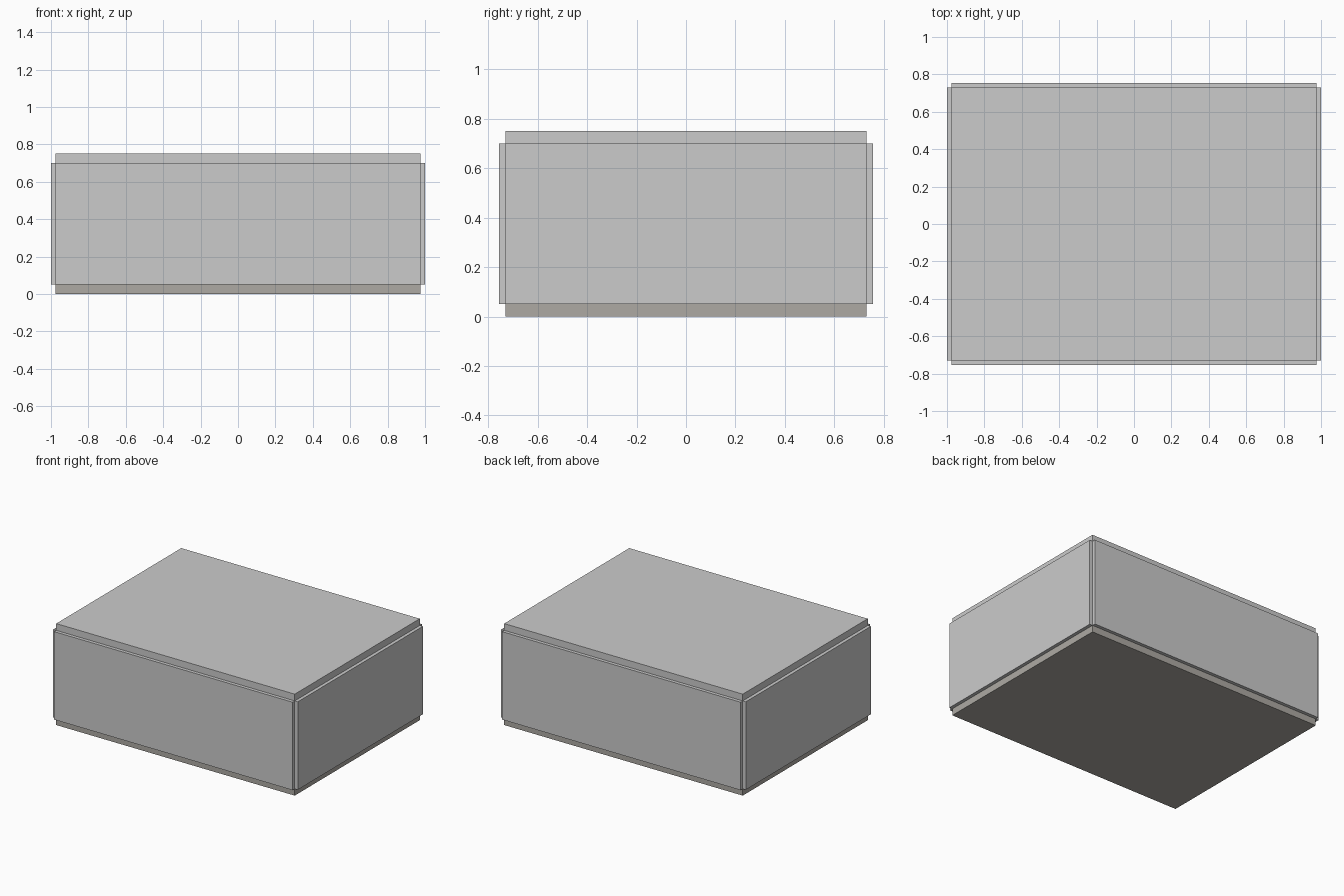
import bpy

if "Cube" in bpy.data.objects:
    bpy.data.objects.remove(bpy.data.objects["Cube"])

W, D, H, T = 1.95, 1.46, 0.75, 0.05   # slab width, slab depth, total height, thickness


def material(name, color):
    mat = bpy.data.materials.new(name)
    mat.diffuse_color = (*color, 1)
    mat.use_nodes = True
    mat.node_tree.nodes["Principled BSDF"].inputs["Base Color"].default_value = mat.diffuse_color
    return mat


def panel(name, size, center, mat=None):
    bpy.ops.mesh.primitive_cube_add(size=1, location=center)
    ob = bpy.context.object
    ob.name = name
    ob.scale = size
    bpy.ops.object.transform_apply(location=False, rotation=False, scale=True)
    if mat:
        ob.data.materials.append(mat)
    return ob


dark = material("dark_warm_grey", (0.42, 0.40, 0.37))
light = material("light_warm_grey", (0.82, 0.81, 0.79))

# Floor and lid slabs
panel("floor", (W, D, T), (0, 0, T / 2), dark)
panel("lid", (W, D, T), (0, 0, H - T / 2), light)

# Walls between them, centred on the slab edges
wall_h = H - 2 * T
for side, s in (("front", -1), ("back", 1)):
    panel(side + "_wall", (W, T, wall_h), (0, s * D / 2, H / 2))
for side, s in (("left", -1), ("right", 1)):
    panel(side + "_wall", (T, D, wall_h), (s * W / 2, 0, H / 2))
